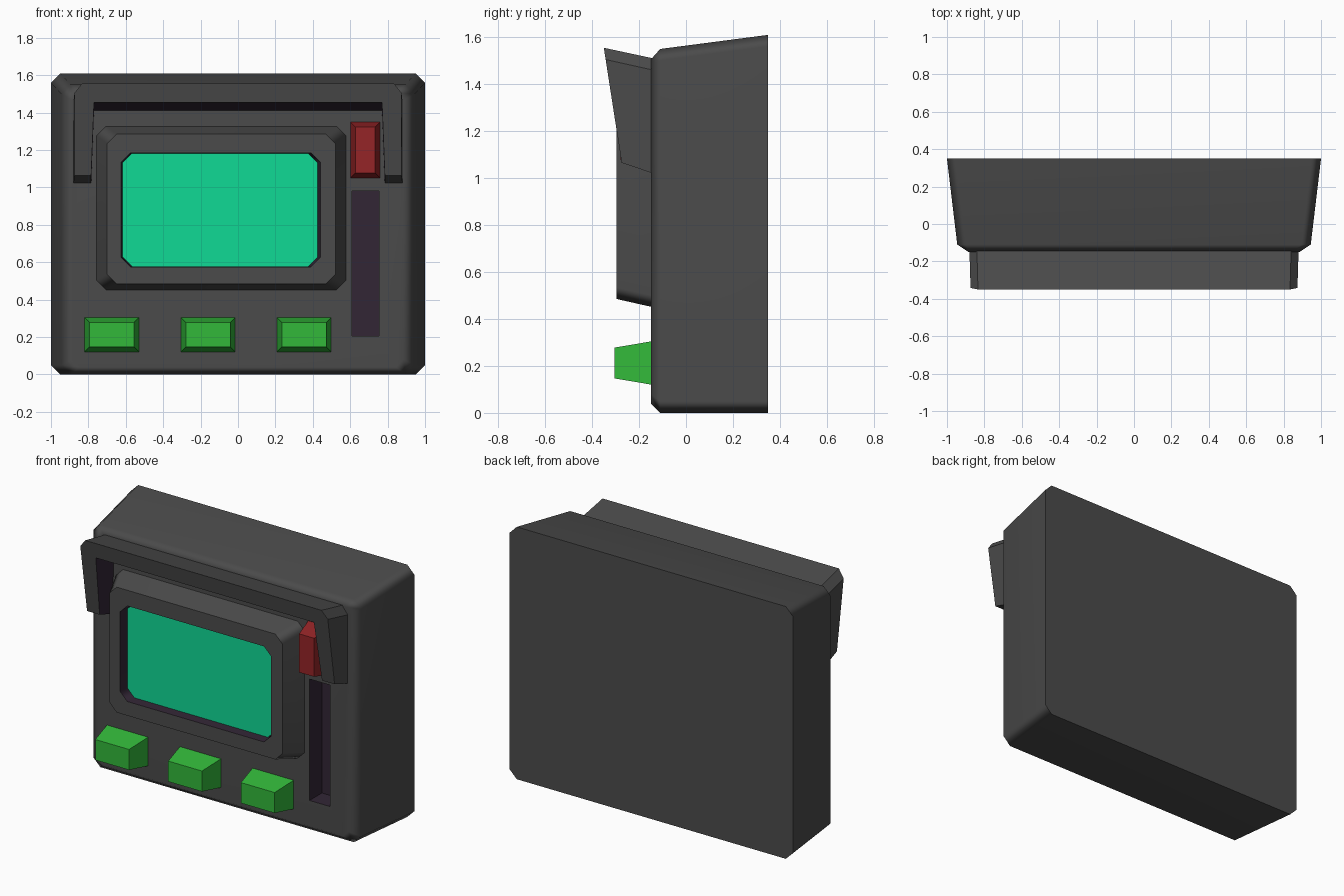
import bpy, bmesh, math

if "Cube" in bpy.data.objects:
    bpy.data.objects.remove(bpy.data.objects["Cube"])


def material(name, rgb):
    m = bpy.data.materials.new(name)
    m.diffuse_color = (*rgb, 1)
    m.use_nodes = True
    m.node_tree.nodes["Principled BSDF"].inputs["Base Color"].default_value = m.diffuse_color
    return m


GREY = material("dark grey", (0.07, 0.07, 0.07))
PURPLE = material("dark purple", (0.032, 0.019, 0.036))
SCREEN = material("screen teal", (0.005, 0.70, 0.30))
GREEN = material("button green", (0.032, 0.48, 0.042))
RED = material("button red", (0.30, 0.018, 0.02))


def rect(x0, x1, z0, z1, y, c=0):
    """Rectangle ring facing the front, with optional cut corners."""
    if not c:
        return [(x0, y, z0), (x1, y, z0), (x1, y, z1), (x0, y, z1)]
    return [(x0 + c, y, z0), (x1 - c, y, z0), (x1, y, z0 + c), (x1, y, z1 - c),
            (x1 - c, y, z1), (x0 + c, y, z1), (x0, y, z1 - c), (x0, y, z0 + c)]


def loft(name, rings, mats, rule=None, smooth=None):
    """Skin rings into a closed solid; rule(band, side) picks a material."""
    rule = rule or (lambda band, side: 0)
    bm = bmesh.new()
    vs = [[bm.verts.new(p) for p in r] for r in rings]
    n = len(rings[0])
    for b in range(len(rings) - 1):
        for i in range(n):
            j = (i + 1) % n
            f = bm.faces.new((vs[b][i], vs[b][j], vs[b + 1][j], vs[b + 1][i]))
            f.material_index = rule(b, i)
    bm.faces.new(vs[0]).material_index = rule(-1, 0)
    bm.faces.new(vs[-1]).material_index = rule(len(rings) - 1, 0)
    bmesh.ops.remove_doubles(bm, verts=bm.verts[:], dist=1e-5)
    bmesh.ops.recalc_face_normals(bm, faces=bm.faces[:])
    me = bpy.data.meshes.new(name)
    bm.to_mesh(me)
    bm.free()
    ob = bpy.data.objects.new(name, me)
    bpy.context.collection.objects.link(ob)
    for m in mats:
        me.materials.append(m)
    if smooth:
        smooth_by_angle(ob, smooth)
    return ob


def activate(ob):
    bpy.ops.object.select_all(action='DESELECT')
    ob.select_set(True)
    bpy.context.view_layer.objects.active = ob


def smooth_by_angle(ob, degrees):
    activate(ob)
    bpy.ops.object.shade_smooth_by_angle(angle=math.radians(degrees))
    ob.modifiers.new("weighted", 'WEIGHTED_NORMAL').keep_sharp = True


# Case: tapered box with a bevelled front
case = loft("case", [rect(-1, 1, 0, 1.61, 0.35, 0.05),
                     rect(-0.945, 0.945, 0, 1.55, -0.11, 0.05),
                     rect(-0.885, 0.885, 0.04, 1.505, -0.15, 0.04)], [GREY, PURPLE])

# Slot cut into the case front, its walls and floor coloured dark purple
cutter = loft("slot_cutter", [rect(0.61, 0.755, 0.205, 0.98, -0.3),
                              rect(0.61, 0.755, 0.205, 0.98, -0.025)], [GREY])
activate(case)
cut = case.modifiers.new("slot", 'BOOLEAN')
cut.operation, cut.solver, cut.object = 'DIFFERENCE', 'EXACT', cutter
bpy.ops.object.modifier_apply(modifier="slot")
bpy.data.objects.remove(cutter)
for p in case.data.polygons:
    c = p.center
    if 0.6 < c.x < 0.76 and 0.2 < c.z < 0.99 and -0.149 < c.y < 0:
        p.material_index = 1
smooth_by_angle(case, 50)

# Screen frame with a recess and the screen at its bottom
loft("screen_frame", [rect(-0.76, 0.58, 0.45, 1.33, -0.14, 0.05),
                      rect(-0.70, 0.52, 0.485, 1.285, -0.295, 0.05),
                      rect(-0.625, 0.44, 0.575, 1.185, -0.295, 0.05),
                      rect(-0.617, 0.425, 0.578, 1.182, -0.235, 0.05)],
     [GREY, PURPLE, SCREEN], lambda b, i: {2: 1, 3: 2}.get(b, 0), 50)


# Hood: U-shaped shade over the screen, its front leaning outward at the top
def hood_section(xo, zo, xi, zi):
    def front(x, z):
        return (x, -0.35 + 0.155 * (1.555 - z), z)
    return [(xo, -0.14, zo), front(xo * 0.993, zo + 0.045),
            front(xi, zi + 0.045), (xi, -0.14, zi)]


half = [(0.88, 1.02, 0.785, 1.02), (0.88, 1.46, 0.77, 1.41), (0.84, 1.51, 0.77, 1.41)]
sections = half + [(-a, b, -c, d) for a, b, c, d in reversed(half)]
loft("hood", [hood_section(*s) for s in sections], [GREY, PURPLE],
     lambda b, i: 1 if i == 2 and 0 <= b < 5 else 0)


# Push buttons: tapered blocks
def button(name, x, z, w, h, front, mat, taper=0.027):
    loft(name, [rect(x - w, x + w, z - h, z + h, -0.145),
                rect(x - w + taper, x + w - taper, z - h + taper, z + h - taper, front)], [mat])


for k, x in enumerate((-0.675, -0.16, 0.353)):
    button(f"green_button_{k + 1}", x, 0.2125, 0.146, 0.0925, -0.305, GREEN)
button("red_button", 0.68, 1.20, 0.08, 0.15, -0.28, RED)
